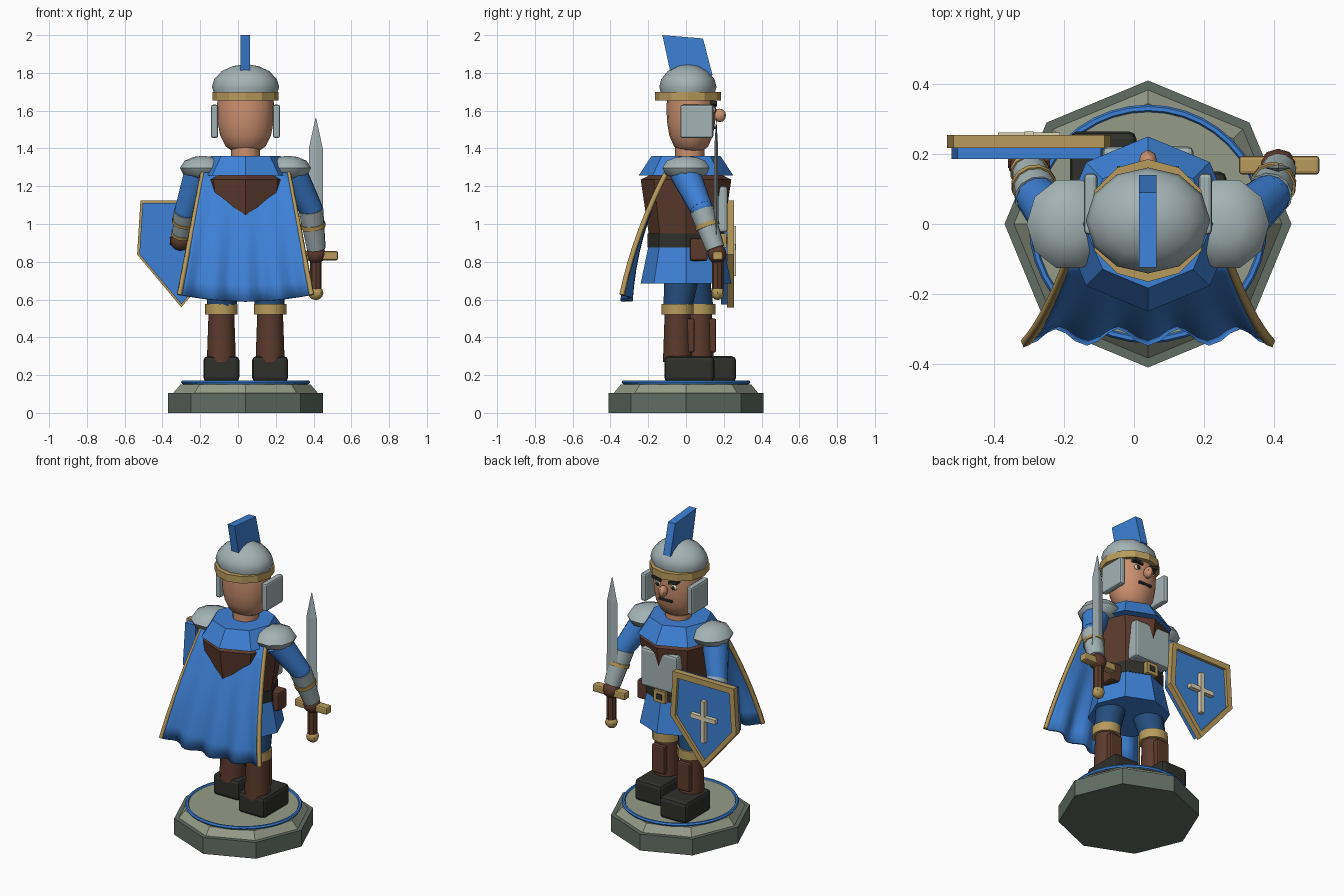
import bpy, bmesh, math
from mathutils import Vector

if "Cube" in bpy.data.objects:
    bpy.data.objects.remove(bpy.data.objects["Cube"])

CX = 0.04  # body centre line


def mat(name, rgb):
    m = bpy.data.materials.new(name)
    m.diffuse_color = (*rgb, 1)
    m.use_nodes = True
    m.node_tree.nodes["Principled BSDF"].inputs["Base Color"].default_value = m.diffuse_color
    return m


BLUE = mat("blue cloth", (0.047, 0.22, 0.67))
NAVY = mat("dark blue cloth", (0.018, 0.075, 0.2))
GOLD = mat("gold", (0.48, 0.33, 0.11))
STEEL = mat("steel", (0.37, 0.45, 0.46))
BROWN = mat("brown leather", (0.107, 0.042, 0.026))
DARK = mat("dark leather", (0.028, 0.029, 0.024))
SKIN = mat("skin", (0.6, 0.28, 0.16))
CREAM = mat("cream", (0.72, 0.66, 0.47))
STONE = mat("dark stone", (0.12, 0.155, 0.125))
PALE = mat("pale stone", (0.30, 0.33, 0.25))


def finish(name, bm, material, smooth=None, bevel=0):
    bmesh.ops.recalc_face_normals(bm, faces=bm.faces)
    me = bpy.data.meshes.new(name)
    bm.to_mesh(me)
    bm.free()
    me.materials.append(material)
    ob = bpy.data.objects.new(name, me)
    bpy.context.collection.objects.link(ob)
    if bevel:
        b = ob.modifiers.new("bevel", "BEVEL")
        b.width, b.segments = bevel, 2
    if smooth:
        bpy.ops.object.select_all(action="DESELECT")
        ob.select_set(True)
        bpy.context.view_layer.objects.active = ob
        bpy.ops.object.shade_smooth_by_angle(angle=math.radians(smooth))
    return ob


def lathe(name, profile, n, material, x=CX, y=0, sx=1, sy=1, smooth=None):
    """Closed ring stack from (radius, z) pairs, first vertex on +x."""
    bm = bmesh.new()
    rings = [[bm.verts.new((x + sx * r * math.cos(2 * math.pi * i / n),
                            y + sy * r * math.sin(2 * math.pi * i / n), z))
              for i in range(n)] for r, z in profile]
    for a, b in zip(rings, rings[1:]):
        for i in range(n):
            bm.faces.new((a[i], a[(i + 1) % n], b[(i + 1) % n], b[i]))
    bm.faces.new(rings[0])
    bm.faces.new(rings[-1])
    return finish(name, bm, material, smooth)


def box(name, lo, hi, material, bevel=0):
    bm = bmesh.new()
    bmesh.ops.create_cube(bm, size=1)
    for v in bm.verts:
        v.co = [(a + b) / 2 + c * (b - a) for a, b, c in zip(lo, hi, v.co)]
    return finish(name, bm, material, bevel=bevel)


def limb(name, a, b, r1, r2, material, n=12):
    """Tapered round bar between two points."""
    a, b = Vector(a), Vector(b)
    bm = bmesh.new()
    bmesh.ops.create_cone(bm, cap_ends=True, segments=n, radius1=r1, radius2=r2,
                          depth=(b - a).length)
    rot = (b - a).to_track_quat("Z", "Y")
    for v in bm.verts:
        v.co = rot @ v.co + (a + b) / 2
    return finish(name, bm, material, 40)


def ball(name, c, r, material, seg=12, rings=8):
    bm = bmesh.new()
    bmesh.ops.create_uvsphere(bm, u_segments=seg, v_segments=rings, radius=1)
    for v in bm.verts:
        v.co = [c[i] + r[i] * v.co[i] for i in range(3)]
    return finish(name, bm, material, 40)


def prism(name, pts, lo, hi, material, axis="y"):
    """Extrude a flat outline along y (points are x,z) or x (points are y,z)."""
    put = (lambda p, d: (p[0], d, p[1])) if axis == "y" else (lambda p, d: (d, p[0], p[1]))
    bm = bmesh.new()
    a = [bm.verts.new(put(p, lo)) for p in pts]
    b = [bm.verts.new(put(p, hi)) for p in pts]
    bm.faces.new(a)
    bm.faces.new(b)
    for i in range(len(pts)):
        j = (i + 1) % len(pts)
        bm.faces.new((a[i], a[j], b[j], b[i]))
    return finish(name, bm, material)


# Stand
lathe("stand_base", [(0.41, 0), (0.41, 0.105)], 8, STONE)
lathe("stand_step", [(0.383, 0.105), (0.345, 0.15), (0.315, 0.152), (0.315, 0.16)], 8, PALE)
lathe("stand_top", [(0.33, 0.15), (0.33, 0.165)], 32, PALE)
bpy.ops.mesh.primitive_torus_add(location=(CX, 0, 0.163), major_radius=0.33, minor_radius=0.011,
                                 major_segments=40, minor_segments=6)
bpy.context.object.name = "stand_ring"
bpy.context.object.data.materials.append(BLUE)

# Legs and boots, left foot forward
for side, x, y in (("left", -0.088, 0.07), ("right", 0.17, -0.045)):
    box(side + "_boot", (x - 0.095, y - 0.07, 0.165), (x + 0.095, y + 0.195, 0.3), DARK, 0.022)
    limb(side + "_boot_shaft", (x, y, 0.27), (x, y, 0.53), 0.077, 0.068, BROWN)
    box(side + "_shin_plate", (x - 0.045, y + 0.05, 0.32), (x + 0.045, y + 0.09, 0.5), BROWN, 0.01)
    limb(side + "_knee_cuff", (x, y, 0.52), (x, y, 0.577), 0.086, 0.086, GOLD)
    limb(side + "_thigh", (x, y, 0.55), (x * 0.85 + 0.006, y * 0.4, 0.76), 0.076, 0.095, NAVY)

# Torso and clothing
lathe("tunic_skirt", [(0.24, 0.685), (0.195, 0.9)], 8, BLUE)
lathe("belt", [(0.203, 0.875), (0.203, 0.95)], 8, DARK)
lathe("torso", [(0.193, 0.92), (0.24, 1.235), (0.19, 1.26)], 8, BROWN)
box("chest_plate", (CX - 0.13, 0.14, 0.955), (CX + 0.13, 0.221, 1.2), STEEL, 0.015)
box("buckle", (CX - 0.04, 0.185, 0.875), (CX + 0.04, 0.215, 0.95), GOLD)
box("buckle_centre", (CX - 0.02, 0.2, 0.895), (CX + 0.02, 0.219, 0.93), DARK)
box("pouch", (0.18, 0.02, 0.805), (0.27, 0.115, 0.925), BROWN, 0.012)
lathe("collar", [(0.25, 1.257), (0.183, 1.36)], 8, BLUE)

# Head
lathe("neck", [(0.077, 1.33), (0.077, 1.43)], 12, SKIN, y=0.02, smooth=40)
lathe("head", [(0.075, 1.39), (0.105, 1.41), (0.135, 1.47), (0.148, 1.54), (0.152, 1.62),
               (0.145, 1.69)], 16, SKIN, y=0.027, sy=0.86, smooth=50)
ball("nose", (CX, 0.178, 1.575), (0.027, 0.034, 0.036), SKIN, 8, 6)
for s in (-1, 1):
    ex = CX + s * 0.056
    ball("eye_white", (ex, 0.145, 1.603), (0.024, 0.012, 0.017), CREAM, 8, 6)
    ball("pupil", (ex, 0.153, 1.602), (0.012, 0.009, 0.013), DARK, 8, 6)
    prism("brow", [(ex - s * 0.03, 1.622), (ex + s * 0.032, 1.634),
                   (ex + s * 0.032, 1.65), (ex - s * 0.03, 1.638)], 0.13, 0.165, DARK)
box("mouth", (CX - 0.045, 0.12, 1.503), (CX + 0.045, 0.156, 1.516), DARK)

# Helmet
lathe("helmet_band", [(0.175, 1.655), (0.175, 1.7)], 12, GOLD, y=0.01, smooth=25)
lathe("helmet_dome", [(0.165, 1.685), (0.178, 1.725), (0.166, 1.767), (0.125, 1.81),
                      (0.07, 1.835), (0.01, 1.846)], 12, STEEL, y=0.01, sy=0.85, smooth=35)
prism("crest", [(-0.125, 2.0), (0.09, 1.982), (0.14, 1.79), (-0.08, 1.79)], 0.014, 0.064, BLUE, "x")
for s in (-1, 1):
    x = CX + s * 0.164
    box("cheek_guard", (x - 0.019, -0.03, 1.455), (x + 0.019, 0.145, 1.632), STEEL, 0.012)

# Arms
for side, s, elbow, wrist, hand in (
        ("left", -1, (-0.275, 0.075, 1.07), (-0.3, 0.155, 0.94), (-0.305, 0.17, 0.91)),
        ("right", 1, (0.385, 0.08, 1.085), (0.415, 0.155, 0.87), (0.412, 0.165, 0.84))):
    lathe(side + "_pauldron", [(0.06, 1.24), (0.105, 1.262), (0.122, 1.297), (0.098, 1.335),
                               (0.05, 1.355), (0.01, 1.36)], 10, STEEL,
          x=CX + s * 0.225, sy=1.08, smooth=40)
    a = Vector((CX + s * 0.245, -0.005, 1.27))
    e, w = Vector(elbow), Vector(wrist)
    limb(side + "_upper_arm", a, e, 0.082, 0.062, BLUE)
    ball(side + "_elbow", e, (0.062, 0.062, 0.058), BLUE)
    limb(side + "_bracer", e.lerp(w, 0.05), w, 0.066, 0.05, STEEL)
    for k, r in ((0.4, 0.065), (0.9, 0.056)) if s < 0 else ((0.38, 0.066),):
        limb(side + "_bracer_band", e.lerp(w, k), e.lerp(w, k + 0.1), r, r, GOLD)
    ball(side + "_hand", hand, (0.055, 0.05, 0.052), BROWN, 10, 6)

# Sword
SX, SY = 0.412, 0.168
limb("sword_grip", (SX, SY, 0.64), (SX, SY, 0.84), 0.03, 0.03, BROWN, 8)
ball("sword_pommel", (SX, SY, 0.635), (0.04, 0.035, 0.038), GOLD, 8, 6)
box("sword_guard", (0.3, SY - 0.027, 0.808), (0.53, SY + 0.027, 0.856), GOLD, 0.01)
lathe("sword_blade", [(0.04, 0.85), (0.037, 1.4), (0.002, 1.56)], 4, STEEL, x=SX, y=SY - 0.008, sy=0.28)

# Shield
HX = -0.3
outline = [(-0.205, 1.112), (0.205, 1.112), (0.222, 0.84), (0, 0.575), (-0.222, 0.84)]
outline = [(HX + x, z) for x, z in outline]
prism("shield_panel", outline, 0.186, 0.236, BLUE)
mid = Vector((HX, 0.87))
inner = [mid + (Vector(p) - mid) * 0.9 for p in outline]
outer = [mid + (Vector(p) - mid) * 1.055 for p in outline]
for i in range(5):
    j = (i + 1) % 5
    prism("shield_rim", [outer[i], outer[j], inner[j], inner[i]], 0.217, 0.254, GOLD)
box("shield_cross_upright", (HX - 0.013, 0.23, 0.725), (HX + 0.013, 0.264, 0.99), CREAM)
box("shield_cross_bar", (HX - 0.088, 0.23, 0.865), (HX + 0.088, 0.262, 0.893), CREAM)
limb("shield_handle", (HX - 0.06, 0.18, 0.91), (HX + 0.06, 0.18, 0.91), 0.02, 0.02, BROWN, 8)


# Cape with soft folds and gold edges
def cape_point(u, v):
    return Vector((CX + u * (0.225 + 0.125 * v),
                   -0.1 - 0.34 * v + 0.125 * v * v - 0.024 * v * v * math.cos(4 * math.pi * u),
                   1.28 - v * (0.655 + 0.035 * (1 - u * u))))


COLS, ROWS = 24, 8
bm = bmesh.new()
grid = [[bm.verts.new(cape_point(2 * c / COLS - 1, r / ROWS)) for c in range(COLS + 1)]
        for r in range(ROWS + 1)]
for r in range(ROWS):
    for c in range(COLS):
        bm.faces.new((grid[r][c], grid[r][c + 1], grid[r + 1][c + 1], grid[r + 1][c]))
cape = finish("cape", bm, BLUE, 40)
thick = cape.modifiers.new("thickness", "SOLIDIFY")
thick.thickness, thick.offset = 0.018, 0

for s in (-1, 1):
    cu = bpy.data.curves.new("cape_trim", "CURVE")
    cu.dimensions = "3D"
    cu.bevel_depth, cu.bevel_resolution, cu.use_fill_caps = 0.015, 0, True
    sp = cu.splines.new("POLY")
    sp.points.add(ROWS)
    for k, p in enumerate(sp.points):
        p.co = (*cape_point(s, k / ROWS), 1)
    cu.materials.append(GOLD)
    bpy.context.collection.objects.link(bpy.data.objects.new("cape_trim", cu))
